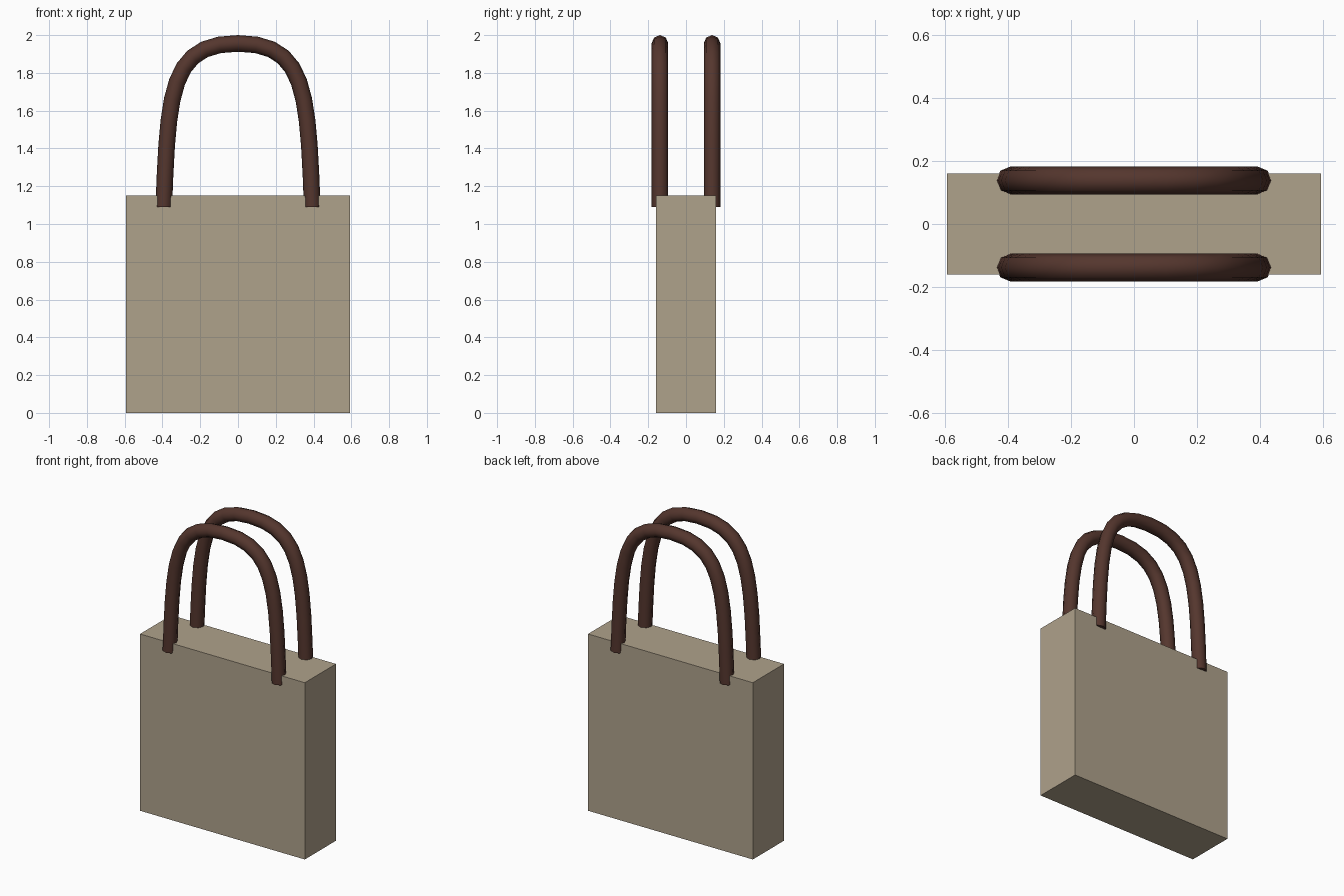
import bpy
import math

cube = bpy.data.objects.get("Cube")
if cube:
    bpy.data.objects.remove(cube, do_unlink=True)


def material(name, rgb):
    mat = bpy.data.materials.new(name)
    mat.use_nodes = True
    color = (*rgb, 1)
    mat.diffuse_color = color
    mat.node_tree.nodes["Principled BSDF"].inputs["Base Color"].default_value = color
    return mat


canvas = material("beige canvas", (0.43, 0.36, 0.26))
leather = material("dark brown leather", (0.09, 0.037, 0.027))

# Bag body: a plain sharp-edged box
bpy.ops.mesh.primitive_cube_add(size=1, location=(0, 0, 0.575))
body = bpy.context.object
body.name = "bag_body"
body.scale = (1.186, 0.32, 1.15)
bpy.ops.object.transform_apply(location=False, rotation=False, scale=True)
body.data.materials.append(canvas)


# Handle: an arched tube swept along a symmetric bezier
def handle(name, y):
    curve = bpy.data.curves.new(name, "CURVE")
    curve.dimensions = "3D"
    curve.bevel_depth = 0.044
    curve.bevel_resolution = 2
    curve.resolution_u = 10
    curve.use_fill_caps = True
    spline = curve.splines.new("BEZIER")
    spline.bezier_points.add(2)
    foot, rise, shoulder, top = (0.393, 1.09), (0.37, 1.7), (0.36, 1.956), (0, 1.956)
    for point, side in zip(spline.bezier_points, (-1, 0, 1)):
        point.handle_left_type = point.handle_right_type = "FREE"
        if side:
            point.co = (side * foot[0], 0, foot[1])
            point.handle_left = point.handle_right = (side * rise[0], 0, rise[1])
        else:
            point.co = (top[0], 0, top[1])
            point.handle_left = (-shoulder[0], 0, shoulder[1])
            point.handle_right = (shoulder[0], 0, shoulder[1])
    obj = bpy.data.objects.new(name, curve)
    obj.location.y = y
    bpy.context.collection.objects.link(obj)
    curve.materials.append(leather)
    bpy.ops.object.select_all(action="DESELECT")
    obj.select_set(True)
    bpy.context.view_layer.objects.active = obj
    bpy.ops.object.convert(target="MESH")
    bpy.ops.object.shade_smooth_by_angle(angle=math.radians(60))


handle("front_handle", -0.138)
handle("back_handle", 0.138)
